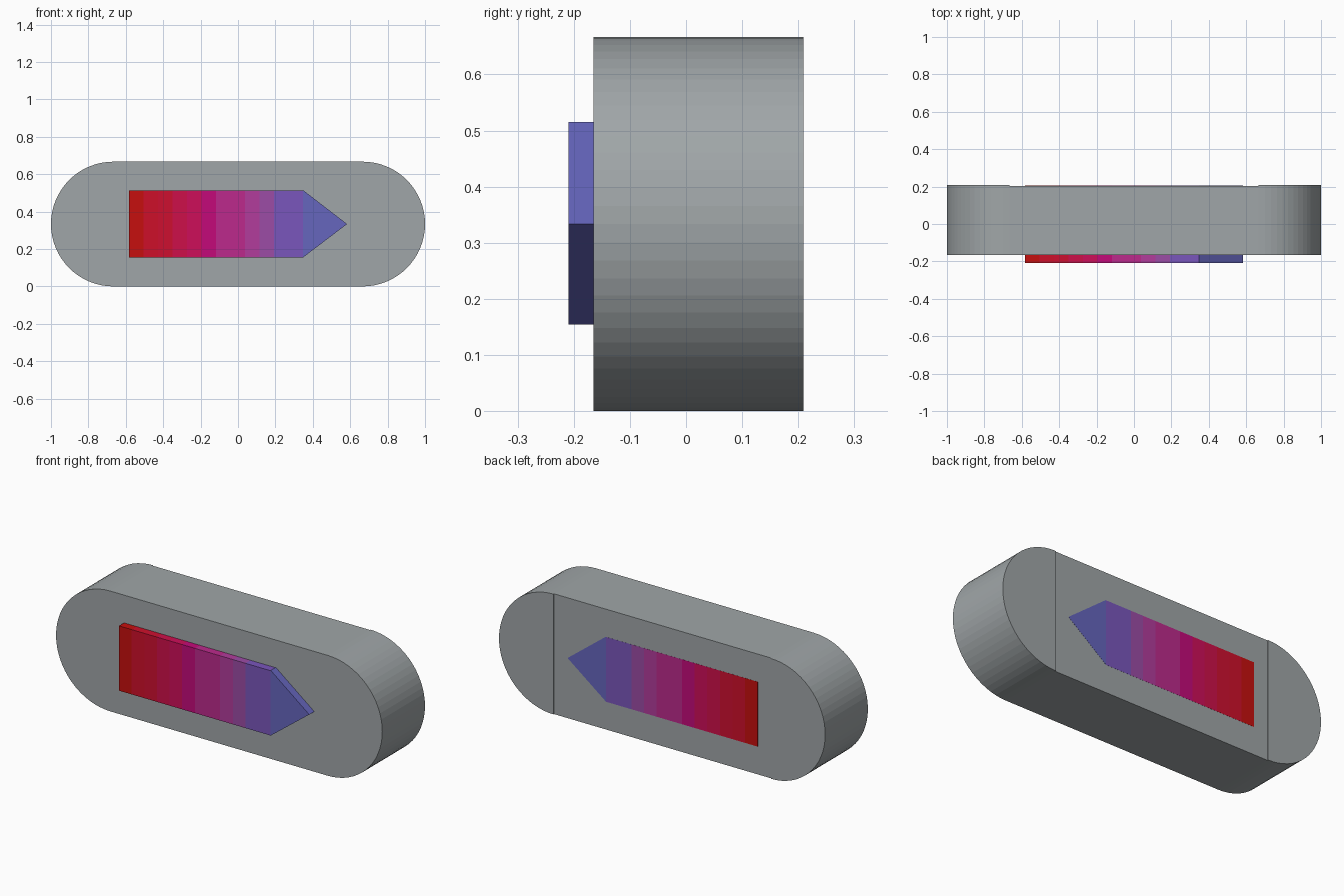
import bpy, bmesh, math

if "Cube" in bpy.data.objects:
    bpy.data.objects.remove(bpy.data.objects["Cube"])


def linear(c):
    c /= 255
    return c / 12.92 if c <= 0.04045 else ((c + 0.055) / 1.055) ** 2.4


def material(name, rgb):
    mat = bpy.data.materials.new(name)
    mat.diffuse_color = [linear(c) for c in rgb] + [1]
    mat.use_nodes = True
    mat.node_tree.nodes["Principled BSDF"].inputs["Base Color"].default_value = mat.diffuse_color
    return mat


def extrude(name, profile, y0, y1, mat=None):
    """Extrude an (x, z) outline, listed anticlockwise from the front, from y0 to y1."""
    bm = bmesh.new()
    face = bm.faces.new([bm.verts.new((x, y0, z)) for x, z in profile])
    geo = bmesh.ops.extrude_face_region(bm, geom=[face], use_keep_orig=True)
    verts = [v for v in geo["geom"] if isinstance(v, bmesh.types.BMVert)]
    bmesh.ops.translate(bm, verts=verts, vec=(0, y1 - y0, 0))
    bmesh.ops.recalc_face_normals(bm, faces=bm.faces)
    mesh = bpy.data.meshes.new(name)
    bm.to_mesh(mesh)
    bm.free()
    ob = bpy.data.objects.new(name, mesh)
    bpy.context.collection.objects.link(ob)
    if mat:
        mesh.materials.append(mat)
    return ob


def rect(x0, x1, z0, z1):
    return [(x0, z0), (x1, z0), (x1, z1), (x0, z1)]


R = 1 / 3
FRONT, BACK = -0.165, 0.209
STRAIGHT = 1 - R
grey = material("grey", (160, 166, 168))

# Straight middle of the body, its back very slightly recessed
extrude("body_middle", rect(-STRAIGHT, STRAIGHT, 0, 2 * R), FRONT, 0.204, grey)

# Half-round body ends
for side, name in ((1, "body_end_right"), (-1, "body_end_left")):
    arc = [(side * (STRAIGHT + R * math.cos(a)), R + R * math.sin(a))
           for a in (-math.pi / 2 + math.pi * i / 32 for i in range(33))]
    extrude(name, arc, FRONT, BACK, grey)

# Arrow bands running through the body, shading from red to violet
colours = [(198, 16, 14), (206, 16, 42), (206, 16, 48), (206, 16, 74),
           (206, 14, 90), (196, 10, 122), (188, 42, 140), (188, 42, 140),
           (178, 60, 156), (156, 76, 166), (122, 86, 188), (122, 86, 188)]
X0, X1, TIP = -0.583, 0.347, 0.583
Z0, Z1 = 0.154, 0.513
A_FRONT, A_BACK = -0.209, 0.2046
step = (X1 - X0) / len(colours)
for i, rgb in enumerate(colours):
    extrude(f"arrow_band_{i + 1}", rect(X0 + i * step, X0 + (i + 1) * step, Z0, Z1),
            A_FRONT, A_BACK, material(f"band_{i + 1}", rgb))

# Arrow point
extrude("arrow_point", [(X1, Z0), (TIP, R), (X1, 0.515)],
        A_FRONT, A_BACK, material("point_violet", (102, 102, 190)))
